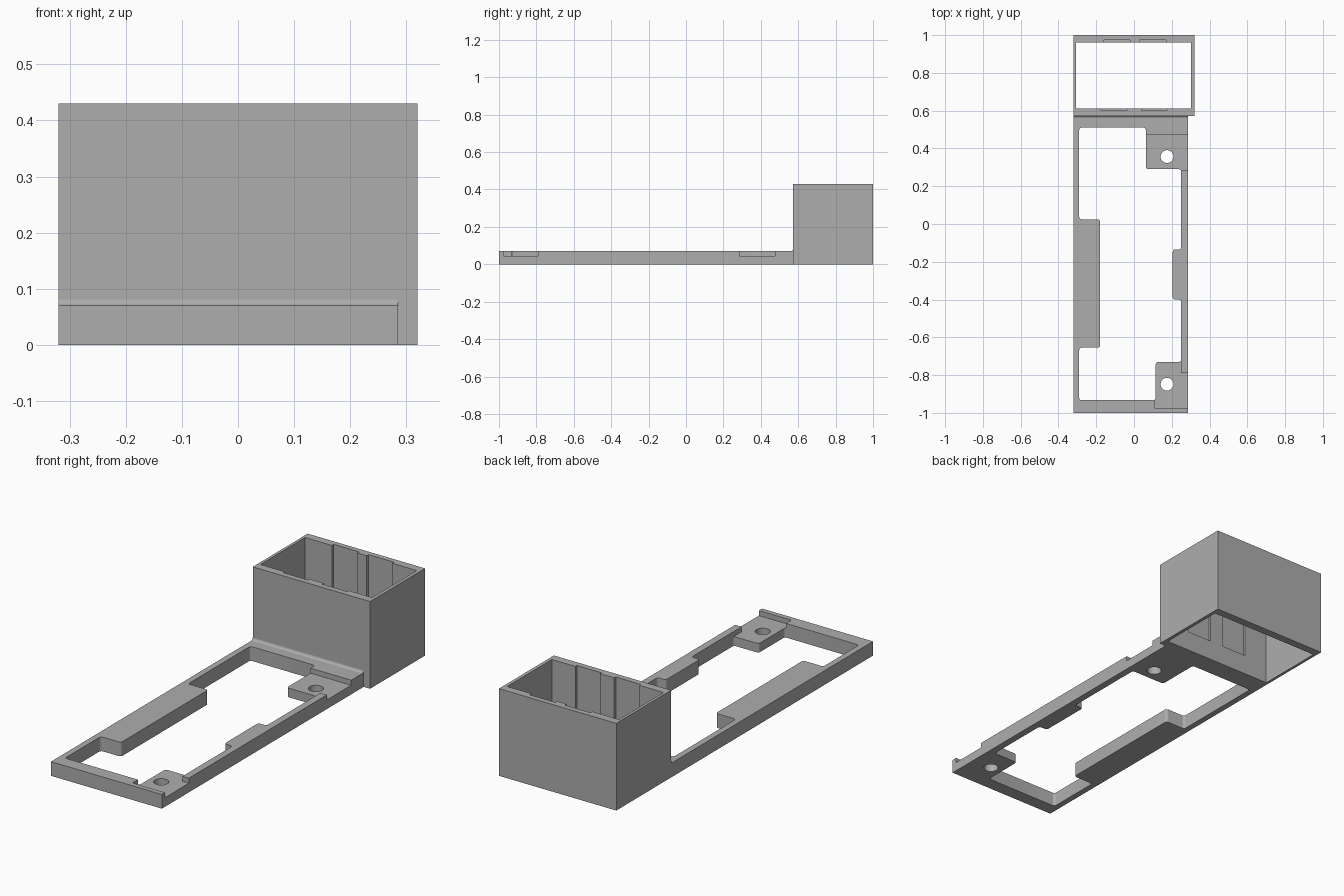
import bpy, bmesh, math

if "Cube" in bpy.data.objects:
    bpy.data.objects.remove(bpy.data.objects["Cube"], do_unlink=True)

grey = bpy.data.materials.new("plain grey plastic")
grey.use_nodes = True
COLOUR = (0.42, 0.42, 0.42, 1)
grey.diffuse_color = COLOUR
grey.node_tree.nodes["Principled BSDF"].inputs["Base Color"].default_value = COLOUR


def finish(bm, name):
    bmesh.ops.recalc_face_normals(bm, faces=bm.faces)
    mesh = bpy.data.meshes.new(name)
    bm.to_mesh(mesh)
    bm.free()
    mesh.materials.append(grey)
    obj = bpy.data.objects.new(name, mesh)
    bpy.context.collection.objects.link(obj)
    return obj


def prism(name, outline, z0, z1, radius=0):
    """Extrude a plan outline upwards, optionally rounding its corners."""
    bm = bmesh.new()
    face = bm.faces.new([bm.verts.new((x, y, z0)) for x, y in outline])
    if radius:
        bmesh.ops.bevel(bm, geom=bm.verts[:], offset=radius, segments=5,
                        profile=0.5, affect='VERTICES')
    geom = bmesh.ops.extrude_face_region(bm, geom=bm.faces[:])["geom"]
    top = [v for v in geom if isinstance(v, bmesh.types.BMVert)]
    bmesh.ops.translate(bm, verts=top, vec=(0, 0, z1 - z0))
    return finish(bm, name)


def block(name, x0, x1, y0, y1, z0, z1):
    return prism(name, [(x0, y0), (x1, y0), (x1, y1), (x0, y1)], z0, z1)


def disc(name, x, y, r, z0, z1, n=32):
    ring = [(x + r * math.cos(2 * math.pi * i / n),
             y + r * math.sin(2 * math.pi * i / n)) for i in range(n)]
    return prism(name, ring, z0, z1)


def activate(obj):
    bpy.ops.object.select_all(action='DESELECT')
    obj.select_set(True)
    bpy.context.view_layer.objects.active = obj


def cut(obj, cutters):
    activate(obj)
    for cutter in cutters:
        mod = obj.modifiers.new("cut", 'BOOLEAN')
        mod.operation = 'DIFFERENCE'
        mod.solver = 'EXACT'
        mod.object = cutter
        bpy.ops.object.modifier_apply(modifier=mod.name)
        bpy.data.objects.remove(cutter, do_unlink=True)


FRAME_TOP, TAB_TOP, BOX_TOP = 0.07, 0.045, 0.43
LEFT, RAIL, WALL = -0.32, 0.285, 0.572

# Flat frame with a stepped window that leaves pads and screw tabs
frame = block("base_frame", LEFT, RAIL, -1, WALL, 0, FRAME_TOP)
window = [(-0.29, -0.933), (0.115, -0.933), (0.115, -0.73), (0.25, -0.73),
          (0.25, -0.40), (0.205, -0.40), (0.205, -0.135), (0.25, -0.135),
          (0.25, 0.29), (0.063, 0.29), (0.063, 0.51), (-0.29, 0.51),
          (-0.29, 0.025), (-0.18, 0.025), (-0.18, -0.655), (-0.29, -0.655)]
cutters = [prism("window_cutter", window, -0.1, 0.2, radius=0.013)]

# Lowered seats over the screw tabs, open to the outer side
cutters += [block("rear_seat_cutter", 0.055, 0.4, 0.285, 0.475, TAB_TOP, 0.2),
            prism("front_seat_cutter",
                  [(0.108, -0.975), (0.4, -0.975), (0.4, -0.79), (0.25, -0.79),
                   (0.25, -0.72), (0.108, -0.72)], TAB_TOP, 0.2)]

# Screw holes
cutters += [disc("hole_cutter", 0.175, y, 0.034, -0.1, 0.2) for y in (0.357, -0.848)]
cut(frame, cutters)

# Tall sleeve, open at top and bottom
sleeve = block("box_sleeve", LEFT, 0.32, WALL, 1, 0, BOX_TOP)
cutters = [block("sleeve_cutter", -0.306, 0.303, 0.612, 0.96, -0.1, 0.6)]

# Shallow grooves inside the front and back walls
for x0, x1 in ((-0.16, -0.02), (0.03, 0.17)):
    cutters.append(block("back_groove_cutter", x0, x1, 0.9, 0.974, 0.1, 0.6))
for x0, x1 in ((-0.175, -0.037), (0.04, 0.175)):
    cutters.append(block("front_groove_cutter", x0, x1, 0.6, 0.66, 0.1, 0.6))
cut(sleeve, cutters)

# Concave fillet where the frame meets the sleeve
R = 0.012
arc = [(WALL - R + R * math.sin(a), FRAME_TOP + R - R * math.cos(a))
       for a in (math.pi / 2 * i / 6 for i in range(7))]
bm = bmesh.new()
bm.faces.new([bm.verts.new((LEFT, y, z)) for y, z in arc + [(WALL, FRAME_TOP)]])
geom = bmesh.ops.extrude_face_region(bm, geom=bm.faces[:])["geom"]
bmesh.ops.translate(bm, verts=[v for v in geom if isinstance(v, bmesh.types.BMVert)],
                    vec=(RAIL - LEFT, 0, 0))
fillet = finish(bm, "joint_fillet")

for part in (frame, sleeve, fillet):
    activate(part)
    bpy.ops.object.shade_smooth_by_angle(angle=math.radians(30))
